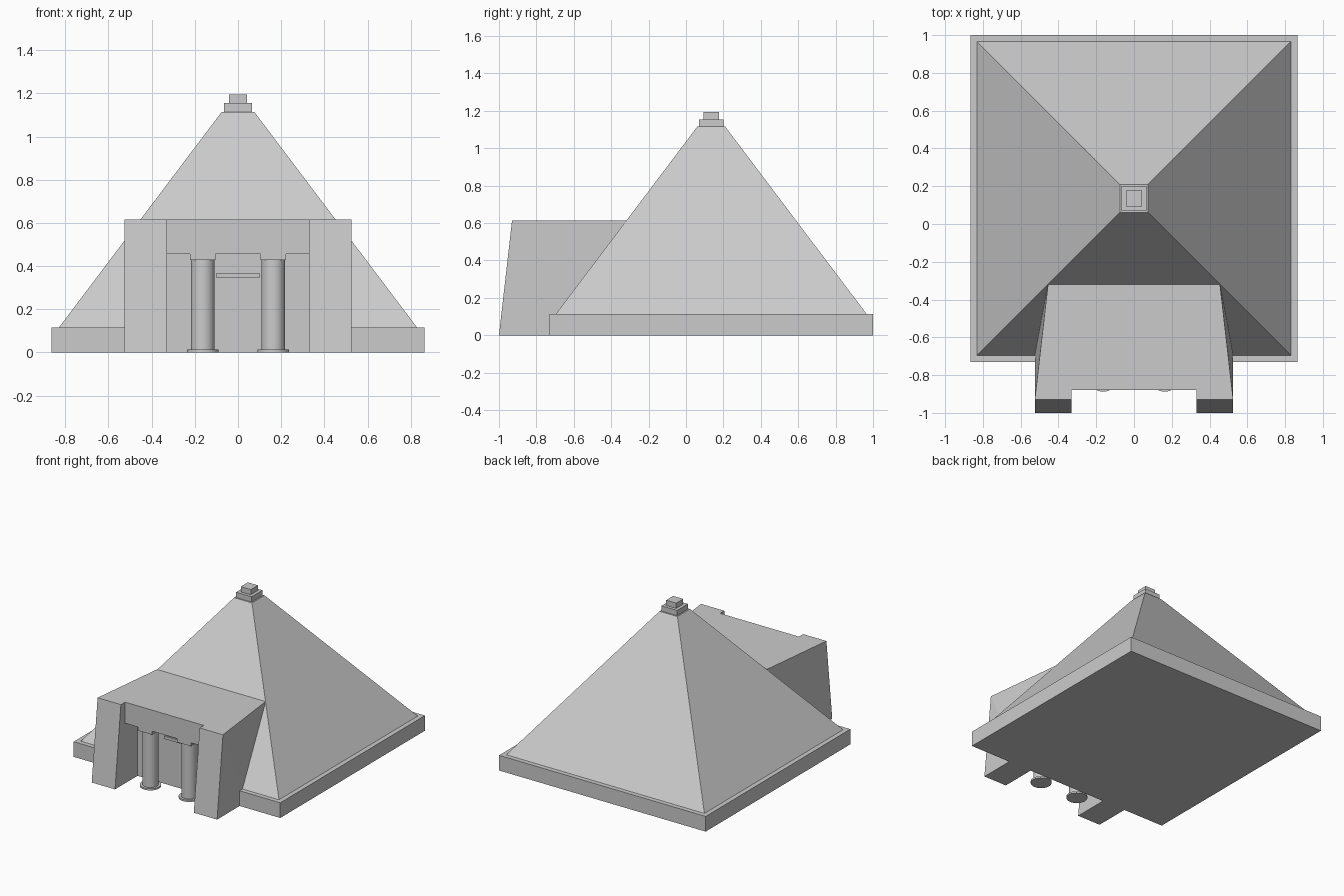
import bpy, bmesh

if "Cube" in bpy.data.objects:
    bpy.data.objects.remove(bpy.data.objects["Cube"])

CY = 0.135  # centre of the pyramid in y


def finish(name, bm):
    bmesh.ops.recalc_face_normals(bm, faces=bm.faces)
    me = bpy.data.meshes.new(name)
    bm.to_mesh(me)
    bm.free()
    ob = bpy.data.objects.new(name, me)
    bpy.context.collection.objects.link(ob)
    return ob


def prism(name, bottom, top):
    """Closed solid between two matching outlines."""
    bm = bmesh.new()
    a = [bm.verts.new(p) for p in bottom]
    b = [bm.verts.new(p) for p in top]
    bm.faces.new(a[::-1])
    bm.faces.new(b)
    for i in range(len(a)):
        j = (i + 1) % len(a)
        bm.faces.new((a[i], a[j], b[j], b[i]))
    return finish(name, bm)


def square(half, z):
    return [(x * half, CY + y * half, z) for x, y in ((-1, -1), (1, -1), (1, 1), (-1, 1))]


def box(name, x0, x1, y0, y1, z0, z1):
    def ring(z):
        return [(x0, y0, z), (x1, y0, z), (x1, y1, z), (x0, y1, z)]
    return prism(name, ring(z0), ring(z1))


def cylinder(name, x, y, r, z0, z1):
    bpy.ops.mesh.primitive_cylinder_add(vertices=32, radius=r, depth=z1 - z0,
                                        location=(x, y, (z0 + z1) / 2))
    ob = bpy.context.object
    ob.name = name
    bpy.ops.object.shade_smooth_by_angle()
    return ob


# Base slab, pyramid and stepped cap
prism("base_slab", square(0.865, 0), square(0.865, 0.115))
prism("pyramid", square(0.83, 0.115), square(0.075, 1.115))
prism("cap_lower", square(0.065, 1.115), square(0.065, 1.155))
prism("cap_upper", square(0.042, 1.155), square(0.042, 1.195))

# Gatehouse: leaning front, sides narrowing towards the pyramid
bm = bmesh.new()
for s in (-1, 1):
    for x, y, z in ((0.525, -1.0, 0), (0.525, -0.93, 0.615),
                    (0.455, -0.32, 0.615), (0.525, -0.65, 0)):
        bm.verts.new((s * x, y, z))
bmesh.ops.convex_hull(bm, input=bm.verts)
gate = finish("gatehouse", bm)

# Porch recess, leaving a lintel across the top
profile = [(-1.1, -0.1), (-0.73, -0.1), (-0.73, 0.455),
           (-0.88, 0.455), (-0.88, 0.8), (-1.1, 0.8)]
cutter = prism("porch_cutter", [(-0.33, y, z) for y, z in profile],
               [(0.33, y, z) for y, z in profile])
cutter.hide_render = True
mod = gate.modifiers.new("porch", 'BOOLEAN')
mod.operation = 'DIFFERENCE'
mod.solver = 'EXACT'
mod.object = cutter
bpy.context.view_layer.objects.active = gate
bpy.ops.object.modifier_apply(modifier=mod.name)
bpy.data.objects.remove(cutter)

# Columns with round feet and square capitals
for side, x in (("left", -0.163), ("right", 0.163)):
    cylinder(side + "_column_foot", x, -0.815, 0.073, 0, 0.013)
    cylinder(side + "_column", x, -0.815, 0.055, 0.013, 0.428)
    box(side + "_capital", x - 0.059, x + 0.059, -0.88, -0.755, 0.428, 0.455)

# Small ledge over the doorway
box("door_ledge", -0.1, 0.1, -0.74, -0.725, 0.345, 0.367)
